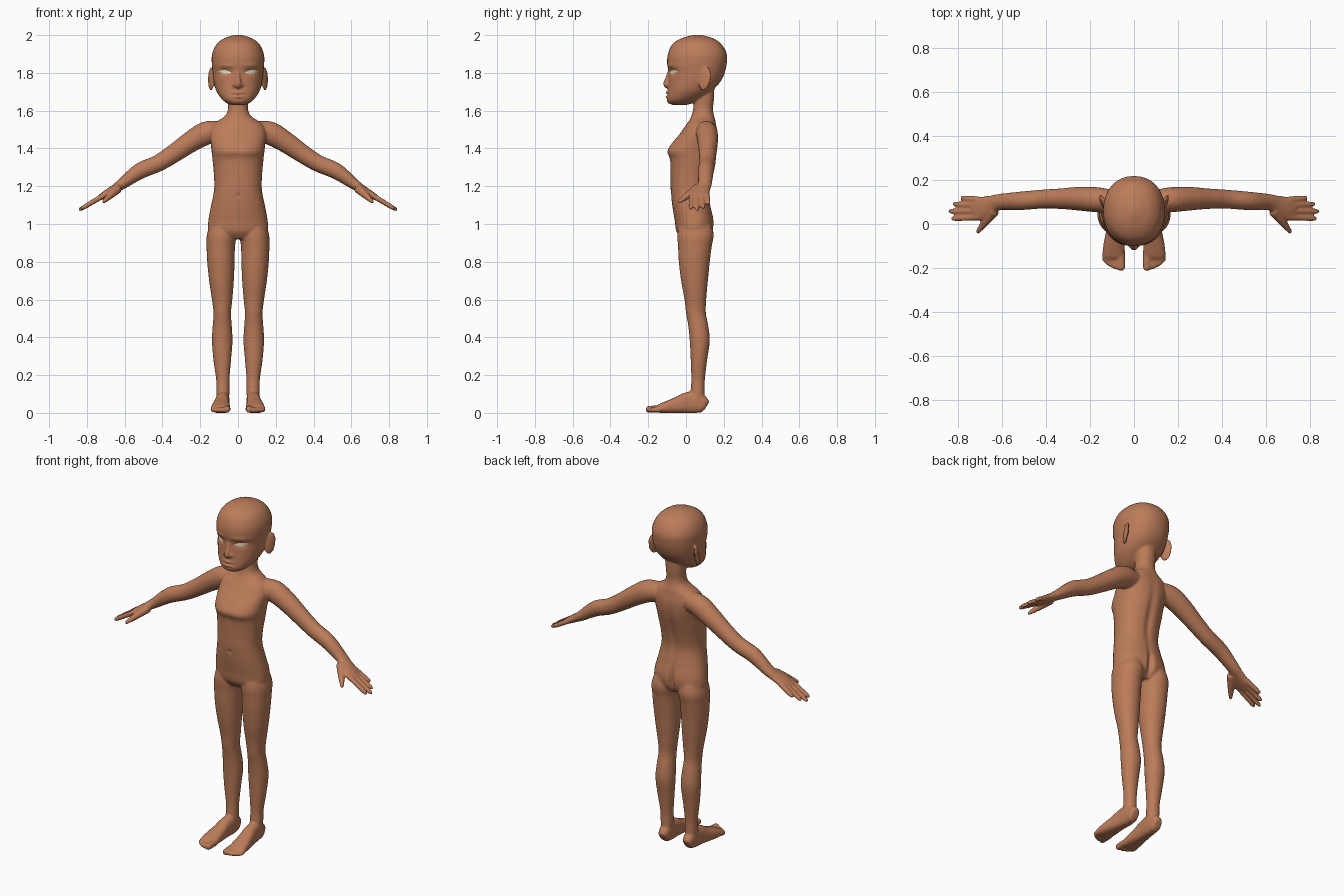
import bpy, bmesh, math
from mathutils import Vector, Matrix
from mathutils.bvhtree import BVHTree


def material(name, rgb):
    m = bpy.data.materials.new(name)
    m.diffuse_color = (*rgb, 1)
    return m


skin = material("warm_brown_skin", (0.50, 0.20, 0.10))
eye_white = material("pale_eye", (0.80, 0.72, 0.52))

bm = bmesh.new()  # all body volumes are gathered here, then fused


def spline(rows, steps=5):
    """Catmull-Rom interpolation of equal-length tuples."""
    out = []
    for i in range(len(rows) - 1):
        p0, p1, p2 = rows[max(i - 1, 0)], rows[i], rows[i + 1]
        p3 = rows[min(i + 2, len(rows) - 1)]
        for k in range(steps):
            t = k / steps
            out.append([0.5 * (2 * b + (c - a) * t + (2 * a - 5 * b + 4 * c - d) * t * t
                               + (3 * b - a - 3 * c + d) * t ** 3)
                        for a, b, c, d in zip(p0, p1, p2, p3)])
    return out + [list(rows[-1])]


def skin_rings(rings):
    loops = [[bm.verts.new(p) for p in r] for r in rings]
    n = len(loops[0])
    for a, b in zip(loops, loops[1:]):
        for i in range(n):
            bm.faces.new((a[i], a[(i + 1) % n], b[(i + 1) % n], b[i]))
    bm.faces.new(loops[0][::-1])
    bm.faces.new(loops[-1])


def oval(power, n=36):
    pts = []
    for i in range(n):
        c, s = math.cos(2 * math.pi * i / n), math.sin(2 * math.pi * i / n)
        pts.append((math.copysign(abs(c) ** (2 / power), c), math.copysign(abs(s) ** (2 / power), s)))
    return pts


def column(rows, side=1, power=2.2):
    """Upright loft. Row: z, y front, y back, x inner, x outer."""
    rings = []
    for z, y0, y1, x0, x1 in spline(rows):
        rings.append([Vector((side * ((x0 + x1) / 2 + c * (x1 - x0) / 2),
                              (y0 + y1) / 2 + s * (y1 - y0) / 2, z)) for c, s in oval(power)])
    skin_rings(rings)


def limb(rows, side=1, across=(0, 1, 0), power=2.0):
    """Loft along a path. Row: x, y, z, half width, half thickness."""
    rows = spline(rows)
    pts = [Vector(r[:3]) for r in rows]
    rings = []
    for i, r in enumerate(rows):
        d = (pts[min(i + 1, len(pts) - 1)] - pts[max(i - 1, 0)]).normalized()
        up = d.cross(Vector(across)).normalized()
        w = up.cross(d)
        ring = [pts[i] + w * (c * r[3]) + up * (s * r[4]) for c, s in oval(power, 24)]
        rings.append([Vector((side * p.x, p.y, p.z)) for p in ring])
    skin_rings(rings)


def digit(a, b, r0, r1, side, across=(0, 1, 0)):
    """Finger or toe with a rounded tip."""
    a, b = Vector(a), Vector(b)
    rows = [(*a.lerp(b, t), r, r) for t, r in
            ((0, r0), (0.5, (r0 + r1) / 2), (0.85, r1), (0.96, r1 * 0.7), (1, r1 * 0.2))]
    limb(rows, side, across)


def ball(loc, size, rot=(0, 0, 0)):
    m = Matrix.Translation(loc)
    for ang, ax in zip(rot, "XYZ"):
        m = m @ Matrix.Rotation(ang, 4, ax)
    bmesh.ops.create_uvsphere(bm, u_segments=24, v_segments=16, radius=1,
                              matrix=m @ Matrix.Diagonal((*size, 1)))


def symmetric(rows):
    return [(z, y0, y1, -w, w) for z, y0, y1, w in rows]


# Torso and neck
column(symmetric([
    (1.72, 0.04, 0.15, 0.054), (1.66, 0.04, 0.148, 0.054), (1.61, 0.038, 0.143, 0.053),
    (1.575, 0.03, 0.148, 0.066), (1.55, 0.018, 0.155, 0.10), (1.525, 0.0, 0.16, 0.135),
    (1.48, -0.032, 0.168, 0.15), (1.43, -0.075, 0.167, 0.145), (1.385, -0.102, 0.16, 0.14),
    (1.34, -0.087, 0.148, 0.135), (1.25, -0.082, 0.125, 0.127), (1.18, -0.081, 0.117, 0.127),
    (1.10, -0.073, 0.13, 0.142), (1.02, -0.06, 0.147, 0.157), (0.96, -0.05, 0.14, 0.158),
    (0.92, -0.02, 0.11, 0.13)]))

# Head
column(symmetric([
    (1.630, -0.065, 0.00, 0.03), (1.638, -0.088, 0.03, 0.056), (1.66, -0.10, 0.07, 0.085),
    (1.70, -0.097, 0.13, 0.113), (1.75, -0.093, 0.18, 0.128), (1.80, -0.092, 0.205, 0.134),
    (1.85, -0.10, 0.216, 0.139), (1.90, -0.096, 0.216, 0.137), (1.95, -0.074, 0.19, 0.115),
    (1.98, -0.032, 0.15, 0.08), (1.995, 0.015, 0.105, 0.04), (2.001, 0.04, 0.08, 0.015)]))
# Nose
limb([(0, -0.085, 1.81, 0.010, 0.012), (0, -0.094, 1.775, 0.012, 0.014),
      (0, -0.103, 1.742, 0.018, 0.018), (0, -0.095, 1.724, 0.014, 0.012)], across=(1, 0, 0))
for s in (-1, 1):
    ball((s * 0.02, -0.092, 1.736), (0.011, 0.014, 0.011))

for s in (-1, 1):
    # Ears
    ball((s * 0.142, 0.10, 1.768), (0.011, 0.034, 0.064), (math.radians(-12), 0, s * math.radians(-24)))
    # Arms down to the palms
    limb([(0.08, 0.10, 1.49, 0.05, 0.05), (0.165, 0.11, 1.482, 0.057, 0.062),
          (0.25, 0.115, 1.435, 0.054, 0.056), (0.33, 0.115, 1.38, 0.047, 0.050),
          (0.42, 0.113, 1.323, 0.043, 0.045), (0.52, 0.105, 1.28, 0.042, 0.043),
          (0.61, 0.10, 1.215, 0.037, 0.030), (0.65, 0.087, 1.188, 0.043, 0.024),
          (0.70, 0.071, 1.158, 0.054, 0.020), (0.735, 0.072, 1.137, 0.047, 0.014)], s)
    # Fingers and thumb
    for y0, y1, tip in ((0.110, 0.119, 0.790), (0.085, 0.091, 0.825),
                        (0.058, 0.058, 0.845), (0.031, 0.024, 0.832)):
        digit((0.70, y0, 1.158), (tip, y1, 1.15 - 0.63 * (tip - 0.72)), 0.015, 0.012, s)
    digit((0.635, 0.062, 1.19), (0.716, -0.042, 1.113), 0.026, 0.012, s, (0.6, 0.4, -0.3))
    # Legs
    column([(1.04, -0.03, 0.12, 0.02, 0.13), (0.95, -0.045, 0.146, 0.008, 0.163),
            (0.88, -0.042, 0.136, 0.016, 0.166), (0.80, -0.038, 0.126, 0.018, 0.163),
            (0.70, -0.026, 0.116, 0.022, 0.153), (0.60, -0.008, 0.107, 0.030, 0.138),
            (0.53, 0.0, 0.105, 0.037, 0.130), (0.46, 0.012, 0.118, 0.033, 0.134),
            (0.38, 0.02, 0.126, 0.029, 0.138), (0.28, 0.025, 0.112, 0.037, 0.130),
            (0.18, 0.028, 0.10, 0.045, 0.116), (0.12, 0.025, 0.098, 0.045, 0.115),
            (0.04, 0.02, 0.10, 0.048, 0.112)], s, 2.1)
    # Feet
    limb([(0.08, 0.109, 0.035, 0.018, 0.024), (0.08, 0.095, 0.042, 0.030, 0.042),
          (0.08, 0.05, 0.055, 0.036, 0.058), (0.083, 0.0, 0.052, 0.038, 0.055),
          (0.087, -0.05, 0.04, 0.043, 0.043), (0.091, -0.10, 0.03, 0.049, 0.033),
          (0.092, -0.145, 0.022, 0.050, 0.022), (0.092, -0.16, 0.02, 0.044, 0.014)],
         s, (1, 0, 0), 2.5)
    # Toes
    for x, tip, r in ((0.059, -0.213, 0.018), (0.084, -0.207, 0.013), (0.103, -0.198, 0.0125),
                      (0.119, -0.187, 0.012), (0.132, -0.172, 0.012)):
        digit((x, -0.13, 0.022), (x, tip, r), r + 0.002, r, s, (1, 0, 0))

# Fuse the volumes into one smooth body
bmesh.ops.recalc_face_normals(bm, faces=bm.faces)
mesh = bpy.data.meshes.new("body")
bm.to_mesh(mesh)
bm.free()
body = bpy.data.objects.new("body", mesh)
bpy.context.collection.objects.link(body)
bpy.context.view_layer.objects.active = body
body.select_set(True)
remesh = body.modifiers.new("fuse", 'REMESH')
remesh.mode = 'VOXEL'
remesh.voxel_size = 0.0055
relax = body.modifiers.new("relax", 'SMOOTH')
relax.factor, relax.iterations = 0.5, 6
for name in ("fuse", "relax"):
    bpy.ops.object.modifier_apply(modifier=name)
mesh = body.data

# Sculpted relief on the face and body: x, z, x spread, z spread, push along y
face = [(0.068, 1.806, 0.034, 0.018, 0.011), (0.068, 1.838, 0.040, 0.011, -0.004),
        (0, 1.694, 0.026, 0.008, -0.010), (0, 1.674, 0.023, 0.008, -0.009),
        (0, 1.684, 0.034, 0.004, 0.007), (0, 1.645, 0.025, 0.012, -0.004)]
trunk = [(0, 1.39, 0.025, 0.07, 0.006), (0, 1.15, 0.010, 0.010, 0.006)]
rear = [(0, 0.99, 0.016, 0.07, -0.022), (0, 1.28, 0.022, 0.16, -0.010)]
for v in mesh.vertices:
    x, y, z = v.co
    if abs(x) < 0.16 and z > 0.85:
        table = (face if z > 1.62 else trunk) if y < 0.0 else (rear if z < 1.58 and y > 0.07 else [])
        for bx, bz, sx, sz, push in table:
            v.co.y += push * math.exp(-((abs(x) - bx) / sx) ** 2 - ((z - bz) / sz) ** 2)
    v.co.z = max(z, 0.0)  # flat soles
mesh.materials.clear()
mesh.materials.append(skin)
mesh.shade_smooth()

# Eyes: thin almond plates laid on the face
tree = BVHTree.FromPolygons([v.co for v in mesh.vertices], [p.vertices for p in mesh.polygons])
for s, label in ((-1, "right_eye"), (1, "left_eye")):
    eb = bmesh.new()
    nu, nv = 16, 4
    grid = []
    for i in range(nu + 1):
        u = -0.98 + 1.96 * i / nu
        row = []
        for j in range(nv + 1):
            v = -1 + 2 * j / nv
            x = s * (0.070 + 0.034 * u)
            z = 1.804 + 0.004 * u + 0.011 * v * (1 - u * u)
            hit = tree.ray_cast(Vector((x, -1, z)), Vector((0, 1, 0)))[0]
            row.append(eb.verts.new((x, hit.y - 0.002 - 0.003 * (1 - v * v) * (1 - u * u), z)))
        grid.append(row)
    for i in range(nu):
        for j in range(nv):
            q = [grid[i][j], grid[i + 1][j], grid[i + 1][j + 1], grid[i][j + 1]]
            eb.faces.new(q if s > 0 else q[::-1])
    em = bpy.data.meshes.new(label)
    eb.to_mesh(em)
    eb.free()
    em.materials.append(eye_white)
    em.shade_smooth()
    bpy.context.collection.objects.link(bpy.data.objects.new(label, em))
